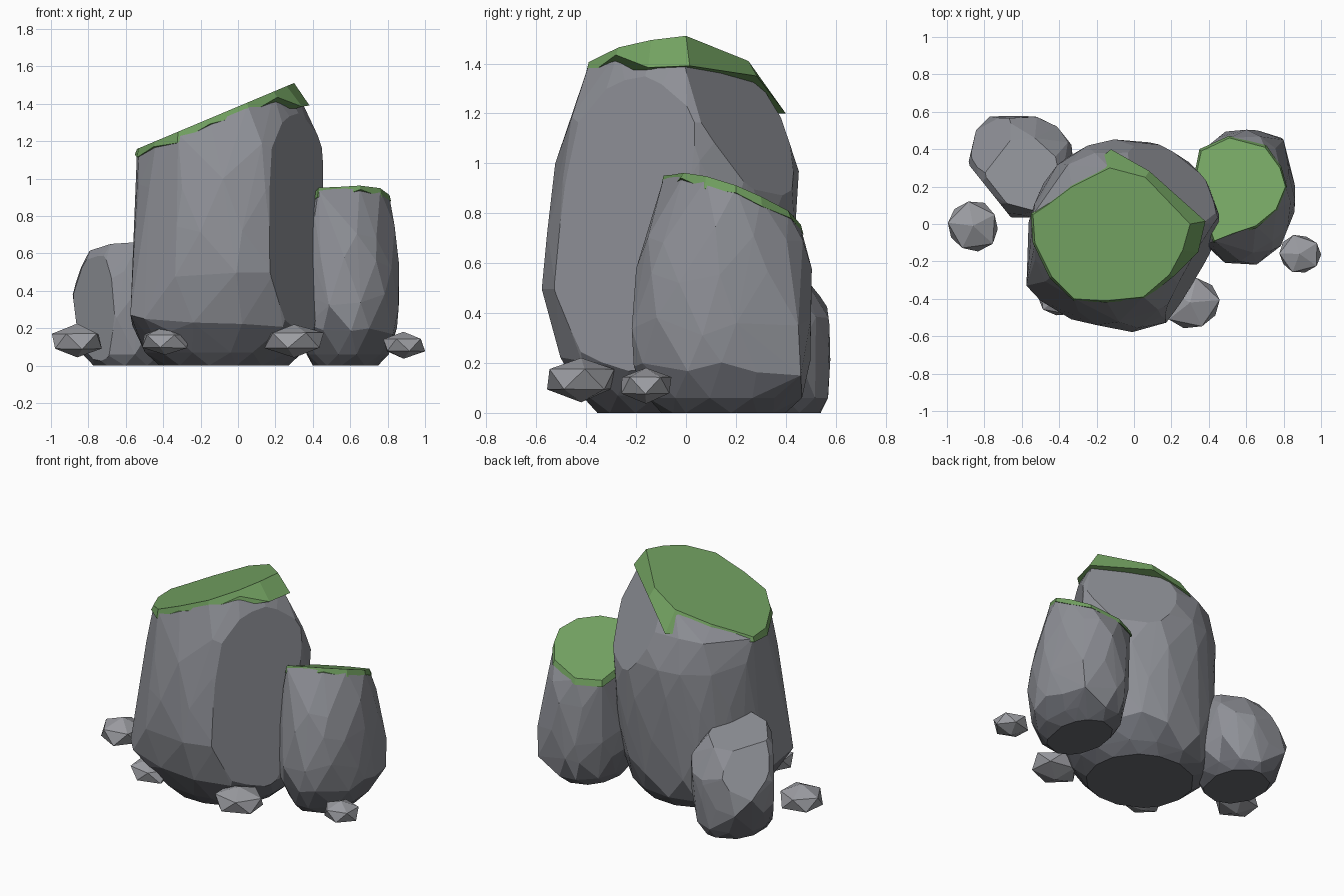
import bpy, bmesh, math, random
from mathutils import Vector

if "Cube" in bpy.data.objects:
    bpy.data.objects.remove(bpy.data.objects["Cube"])

random.seed(4)


def material(name, rgb):
    m = bpy.data.materials.new(name)
    m.diffuse_color = (*rgb, 1)
    m.use_nodes = True
    m.node_tree.nodes["Principled BSDF"].inputs["Base Color"].default_value = m.diffuse_color
    return m


moss_mat = material("moss_green", (0.17, 0.36, 0.12))
stone = material("stone", (0.27, 0.277, 0.305))
stone_dark = material("damp_stone", (0.14, 0.145, 0.165))
pebble_mat = material("pebble_stone", (0.33, 0.335, 0.36))


def finish(bm, name, *mats):
    bmesh.ops.recalc_face_normals(bm, faces=bm.faces)
    if len(mats) > 1:  # damp, darker underside near the ground
        for f in bm.faces:
            f.normal_update()
            f.material_index = int(f.normal.z < -0.2 and f.calc_center_median().z < 0.25)
    me = bpy.data.meshes.new(name)
    bm.to_mesh(me)
    bm.free()
    ob = bpy.data.objects.new(name, me)
    bpy.context.collection.objects.link(ob)
    for m in mats:
        me.materials.append(m)


def rock(name, rings, top, plane, power=1.0, sides=13, bumps=(), cuts=()):
    """Faceted boulder: hull of jittered rings (z, x0, x1, y0, y1), corner bumps
    and a sloped top, then chipped flat by cuts (normal, offset)."""
    a, b, c = plane
    bm = bmesh.new()
    for k, (z, x0, x1, y0, y1) in enumerate(rings):
        for i in range(sides):
            t = 2 * math.pi * (i + 0.5 * (k % 2) + random.uniform(-.25, .25)) / sides
            co, si = math.cos(t), math.sin(t)
            x = (x0 + x1) / 2 + (x1 - x0) / 2 * math.copysign(abs(co) ** power, co)
            y = (y0 + y1) / 2 + (y1 - y0) / 2 * math.copysign(abs(si) ** power, si)
            zz = z + (random.uniform(-.04, .04) if k > 1 else 0)
            if zz < a + b * x + c * y - 0.06:
                bm.verts.new((x, y, zz))
    for p in bumps:
        bm.verts.new(p)
    for p in top:
        x, y = p[:2]
        bm.verts.new((x, y, a + b * x + c * y - 0.012))
    bmesh.ops.convex_hull(bm, input=bm.verts)
    loose = [v for v in bm.verts if not v.link_faces]
    bmesh.ops.delete(bm, geom=loose, context='VERTS')
    for n, off in cuts:
        n = Vector(n)
        res = bmesh.ops.bisect_plane(bm, geom=bm.verts[:] + bm.edges[:] + bm.faces[:],
                                     plane_co=n * off / n.length_squared, plane_no=n,
                                     clear_outer=True)
        rim = [e for e in res['geom_cut'] if isinstance(e, bmesh.types.BMEdge)]
        bmesh.ops.holes_fill(bm, edges=rim)
    bmesh.ops.dissolve_limit(bm, angle_limit=0.02, verts=bm.verts, edges=bm.edges)
    finish(bm, name, stone, stone_dark)


def moss(name, top, plane):
    """Thin cap: flat top outline with a ragged skirt; points are (x, y, flare, drop)."""
    a, b, c = plane
    n = len(top)
    cx, cy = sum(p[0] for p in top) / n, sum(p[1] for p in top) / n
    bm = bmesh.new()
    rim, skirt = [], []
    for x, y, flare, drop in top:
        rim.append(bm.verts.new((x, y, a + b * x + c * y)))
        sx, sy = cx + (x - cx) * flare, cy + (y - cy) * flare
        skirt.append(bm.verts.new((sx, sy, a + b * x + c * y - drop)))
    bm.faces.new(rim)
    for i in range(n):
        j = (i + 1) % n
        bm.faces.new((rim[i], skirt[i], skirt[j], rim[j]))
    bm.faces.new(skirt[::-1])
    finish(bm, name, moss_mat)


# main boulder with its moss cap
big_plane = (1.385, 0.42, 0.0)
big_top = [(-.54, .05, 1.03, .03), (-.53, -.1, 1.03, .05), (-.44, -.28, 1.04, .03),
           (-.32, -.4, 1.03, .06), (-.15, -.41, 1.03, .03), (.05, -.39, 1.04, .06),
           (.19, -.27, 1.06, .03), (.26, -.14, 1.2, .11), (.3, .0, 1.18, .12),
           (.06, .25, 1.1, .06), (-.13, .3, 1.26, .13), (-.33, .2, 1.06, .05),
           (-.45, .11, 1.05, .06)]
big_rings = [(0, -.42, .27, -.36, .3), (.07, -.51, .35, -.42, .35),
             (.22, -.565, .42, -.51, .39), (.46, -.57, .45, -.58, .42),
             (.75, -.555, .46, -.56, .45), (.97, -.55, .46, -.525, .455),
             (1.15, -.55, .46, -.48, .4)]
rock("main_boulder", big_rings, big_top, big_plane, 0.95, 14,
     bumps=[(-.575, -.33, .27), (-.5, -.41, .25)],
     cuts=[((.35, .5, .28), .51), ((.87, -.5, .06), .443)])
moss("main_moss", big_top, big_plane)

# right boulder with its moss cap
mid_plane = (0.835, 0.19, -0.385)
mid_top = [(.33, .25, 1.04, .05), (.36, .39, 1.05, .04), (.51, .46, 1.04, .04),
           (.7, .41, 1.05, .03), (.78, .3, 1.04, .04), (.81, .2, 1.03, .03),
           (.76, .08, 1.05, .05), (.65, -.01, 1.06, .02), (.53, -.05, 1.06, .06),
           (.43, -.09, 1.04, .05), (.38, .05, 1.05, .04)]
mid_rings = [(0, .4, .75, -.1, .4), (.06, .36, .81, -.16, .47), (.2, .32, .85, -.21, .5),
             (.35, .3, .865, -.23, .515), (.55, .305, .86, -.2, .505),
             (.72, .32, .84, -.16, .49)]
rock("right_boulder", mid_rings, mid_top, mid_plane, 1.0, 12,
     bumps=[(.37, -.1, .22), (.4, -.12, .55), (.41, -.1, .8), (.8, .45, .35), (.79, .46, .15)])
moss("right_moss", mid_top, mid_plane)

# small bare boulder at the back left
small_top = [(-.8, .3), (-.72, .44), (-.53, .46), (-.42, .36), (-.39, .22),
             (-.53, .07), (-.68, .11), (-.79, .25)]
small_rings = [(0, -.78, -.4, .08, .54), (.06, -.83, -.36, .05, .57),
               (.22, -.87, -.32, .03, .58), (.4, -.885, -.31, .03, .58),
               (.5, -.85, -.32, .05, .56)]
rock("left_boulder", small_rings, small_top, (.69, 0, -.25), 0.95, 11,
     bumps=[(-.845, .5, .3), (-.77, .575, .2), (-.53, .575, .35)],
     cuts=[((-1, -.8, 0), .63), ((-.6, .6, .53), .965)])

# loose pebbles around the base: centre, radii, spin
pebbles = [((-.86, -.01, .13), (.15, .145, .088), .5), ((-.39, -.38, .13), (.14, .125, .075), .1),
           ((.3, -.42, .135), (.165, .145, .085), .1), ((.885, -.16, .11), (.12, .11, .07), .6)]
for k, (pos, rad, spin) in enumerate(pebbles):
    bm = bmesh.new()
    bmesh.ops.create_icosphere(bm, subdivisions=1, radius=1)
    for v in bm.verts:
        cs, sn = math.cos(spin), math.sin(spin)
        x, y = v.co.x * cs - v.co.y * sn, v.co.x * sn + v.co.y * cs
        f = random.uniform(.97, 1.09)
        v.co = Vector(pos) + Vector((x * rad[0], y * rad[1], v.co.z * rad[2])) * f
    finish(bm, f"pebble_{k + 1}", pebble_mat)
